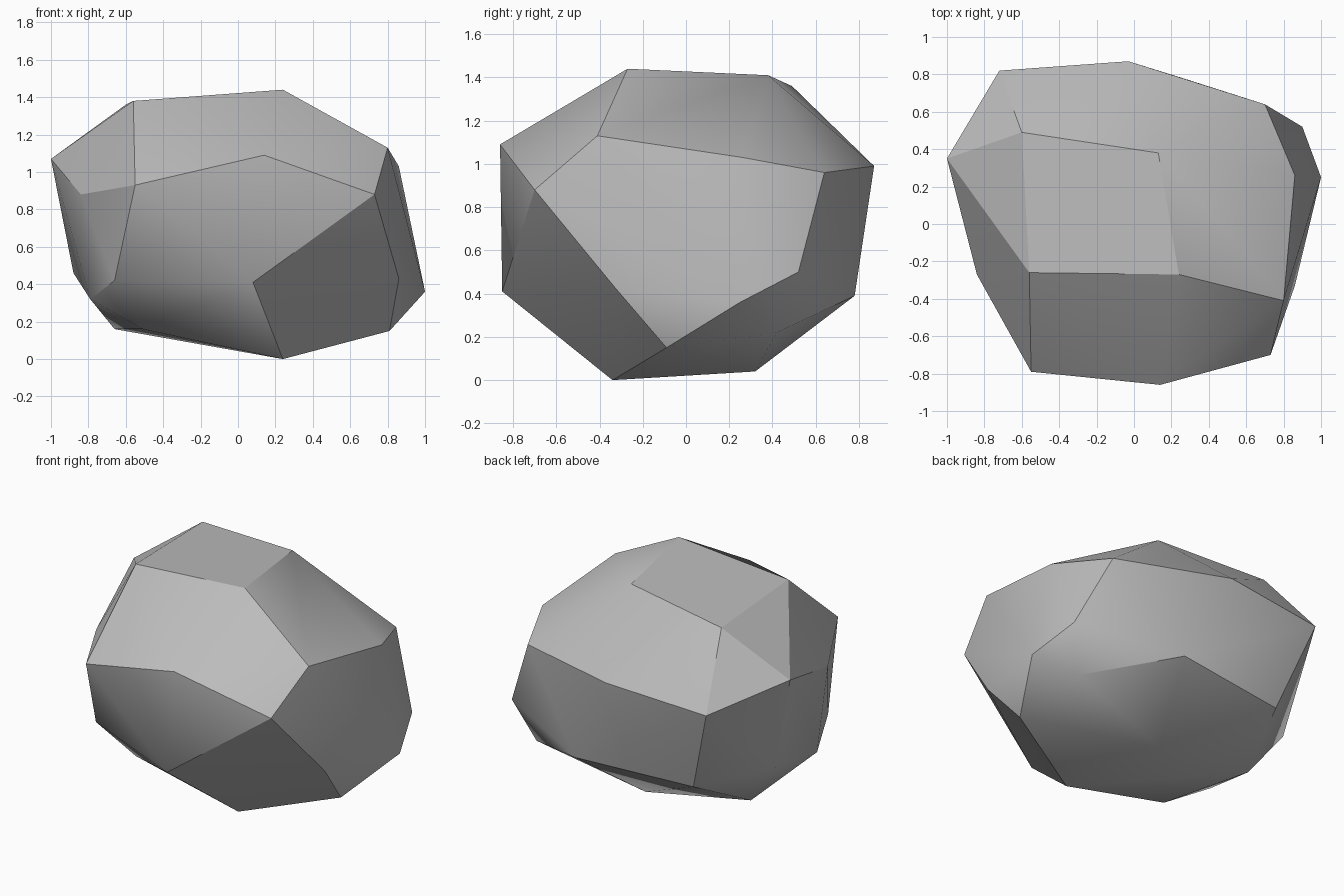
import bpy
import bmesh
import math

# Remove the default object
default_cube = bpy.data.objects.get("Cube")
if default_cube:
    bpy.data.objects.remove(default_cube, do_unlink=True)


def make_material(name, color):
    material = bpy.data.materials.new(name)
    material.use_nodes = True
    material.diffuse_color = color
    shader = material.node_tree.nodes["Principled BSDF"]
    shader.inputs["Base Color"].default_value = color
    shader.inputs["Roughness"].default_value = 0.9
    return material


# Corner rings of the chipped boulder, from the base to the crown
base_ring = [
    (.24, -.34, 0), (.81, -.09, .15), (.79, .42, .22), (.07, .32, .04),
    (-.66, .27, .16), (-.51, -.33, .16),
]
waist_ring = [
    (.08, -.85, .41), (.86, -.33, .43), (1, .25, .36), (.9, .52, .5),
    (.26, .78, .39), (-.53, .68, .37), (-.88, .33, .46), (-.79, -.23, .32),
    (-.66, -.53, .42),
]
shoulder_ring = [
    (.14, -.86, 1.09), (.73, -.7, .88), (.8, -.41, 1.13), (.86, .26, 1.03),
    (.7, .64, .96), (-.03, .87, .99), (-.72, .82, .94), (-1, .35, 1.07),
    (-.84, -.27, .88), (-.55, -.79, .93),
]
crown_ring = [(.24, -.27, 1.44), (.13, .38, 1.41), (-.6, .49, 1.36), (-.56, -.26, 1.38)]


def build_boulder(name, rings, material):
    """Wrap the corner rings in a convex skin with broad, flat chips."""
    bm = bmesh.new()
    for ring in rings:
        for corner in ring:
            bm.verts.new(corner)
    bmesh.ops.convex_hull(bm, input=bm.verts[:])

    # Merge nearly coplanar triangles into wide facets
    bmesh.ops.dissolve_limit(
        bm, angle_limit=math.radians(3), verts=bm.verts[:], edges=bm.edges[:]
    )
    bmesh.ops.recalc_face_normals(bm, faces=bm.faces[:])

    mesh = bpy.data.meshes.new(name)
    bm.to_mesh(mesh)
    bm.free()
    mesh.materials.append(material)
    boulder = bpy.data.objects.new(name, mesh)
    bpy.context.collection.objects.link(boulder)
    return boulder


stone = make_material("stone grey", (.5, .5, .5, 1))
boulder = build_boulder(
    "boulder", [base_ring, waist_ring, shoulder_ring, crown_ring], stone
)

# Soften the shallow ridges and keep the strong ones crisp
bpy.ops.object.select_all(action="DESELECT")
boulder.select_set(True)
bpy.context.view_layer.objects.active = boulder
bpy.ops.object.shade_smooth_by_angle(angle=math.radians(30))
